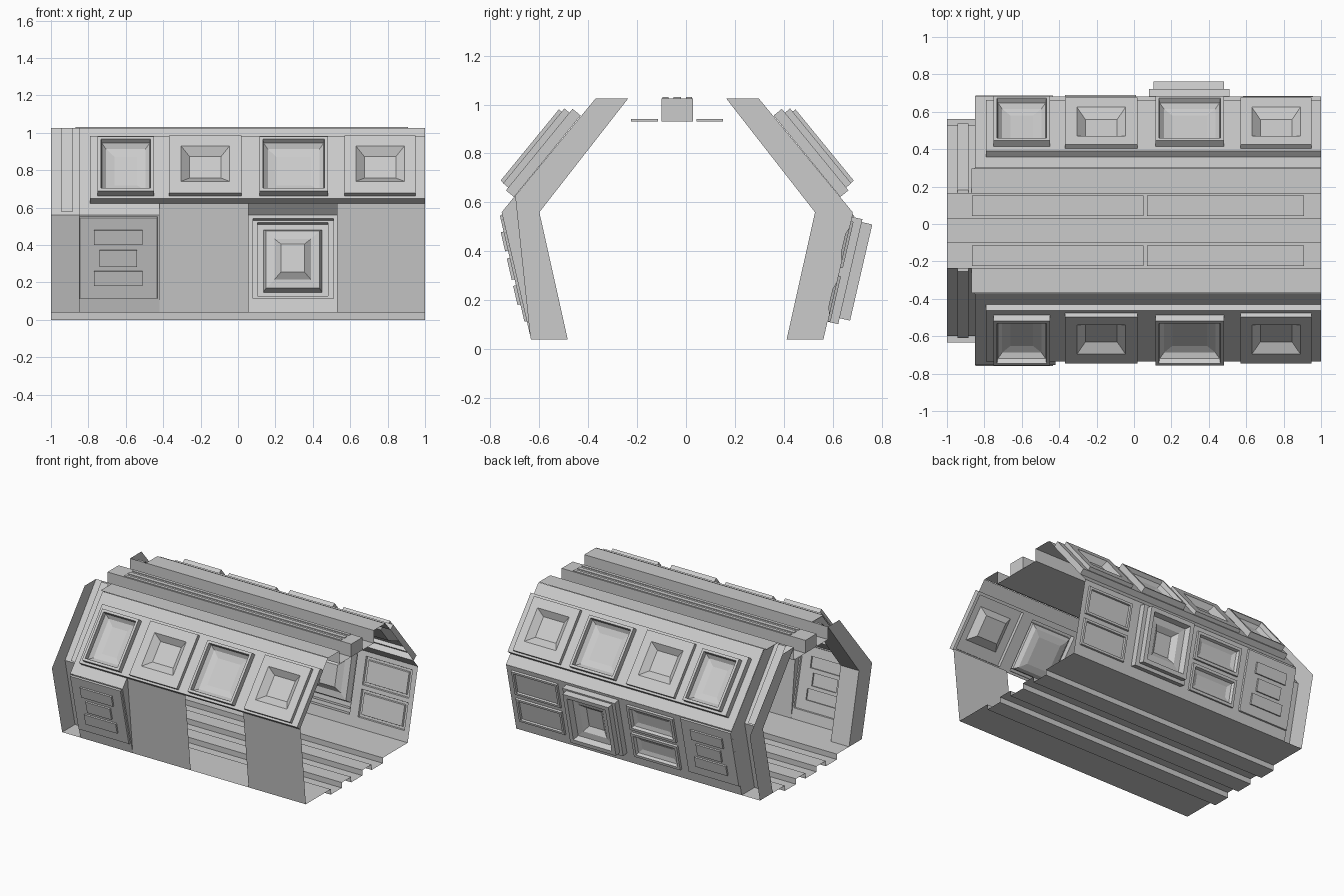
import bpy, bmesh
from mathutils import Vector

if "Cube" in bpy.data.objects:
    bpy.data.objects.remove(bpy.data.objects["Cube"])

C = -0.036                       # middle plane of the corridor in y
CORNER, TOP, BOT = (0.717, 0.56), (0.333, 1.025), (0.597, 0.04)
IN_CORNER, IN_TOP, IN_BOT = (0.563, 0.56), (0.20, 1.025), (0.447, 0.04)


def finish(name, bm):
    me = bpy.data.meshes.new(name)
    bm.to_mesh(me)
    bm.free()
    ob = bpy.data.objects.new(name, me)
    bpy.context.collection.objects.link(ob)
    return ob


def upper(s):
    # sloped upper wall: t runs up the slope, h runs outwards
    return lambda x, t, h: Vector((x, C + s * (0.66 - 0.633 * t + 0.774 * h), 0.63 + 0.774 * t + 0.633 * h))


def lower(s):
    # leaning lower wall
    return lambda x, t, h: Vector((x, C + s * (0.597 + 0.225 * t + 0.974 * h), 0.04 + 0.974 * t - 0.225 * h))


def rings(bm, P, rects, cap=True):
    # nested rectangles (x0, x1, t0, t1, h) joined by quads
    out = P(0, 0, 1) - P(0, 0, 0)
    flip = (P(1, 0, 0) - P(0, 0, 0)).cross(P(0, 1, 0) - P(0, 0, 0)).dot(out) < 0
    prev = None
    for x0, x1, t0, t1, h in rects:
        cur = [bm.verts.new(P(x, t, h)) for x, t in ((x0, t0), (x1, t0), (x1, t1), (x0, t1))]
        if prev:
            for i in range(4):
                j = (i + 1) % 4
                q = [prev[i], prev[j], cur[j], cur[i]]
                bm.faces.new(q[::-1] if flip else q)
        prev = cur
    if cap:
        bm.faces.new(prev[::-1] if flip else prev)


def inset(r, d, h):
    return (r[0] + d, r[1] - d, r[2] + d, r[3] - d, h)


def sheet(bm, prof, x0, x1):
    # open profile of (y, z) points swept along x
    a = [bm.verts.new((x0, y, z)) for y, z in prof]
    b = [bm.verts.new((x1, y, z)) for y, z in prof]
    for i in range(len(prof) - 1):
        bm.faces.new((a[i], b[i], b[i + 1], a[i + 1]))


def side(s, prof):
    return [(C + s * y, z) for y, z in prof]


for s, tag in ((-1, "front"), (1, "back")):
    # upper wall skin around the window band
    P = upper(s)
    bm = bmesh.new()
    rings(bm, P, [(-0.85, -0.42 if s < 0 else 1, -0.09, -0.01, 0)])
    rings(bm, P, [(-0.85, 1, 0.42, 0.511, 0)])
    rings(bm, P, [(-0.85, -0.79, -0.01, 0.42, 0)])
    sheet(bm, side(s, [TOP, IN_TOP]), -0.87, 1)
    finish(tag + "_upper_wall", bm)

    # raised band with two big windows and two small funnel windows
    bm = bmesh.new()
    rings(bm, P, [(-0.79, 1, -0.01, 0.42, 0), (-0.79, 1, -0.01, 0.42, 0.043)], cap=False)
    for x0, x1, f0, f1 in ((-0.79, -0.41, -0.75, -0.45), (0.07, 0.53, 0.115, 0.48)):
        f = (f0, f1, 0.007, 0.383)
        rings(bm, P, [(x0, x1, -0.01, 0.42, 0.043), f + (0.043,), f + (0.085,), inset(f, 0.018, 0.085),
                      inset(f, 0.022, 0.055), inset(f, 0.045, 0.032), inset(f, 0.09, 0.022)])
    for x0, x1, f0, f1 in ((-0.41, 0.07, -0.37, 0.02), (0.53, 1.0, 0.57, 0.95)):
        m = (f0 + f1) / 2
        rings(bm, P, [(x0, x1, -0.01, 0.42, 0.043), (f0, f1, 0.005, 0.40, 0.043), (f0, f1, 0.005, 0.40, 0.07),
                      (m - 0.13, m + 0.13, 0.085, 0.33, 0.07), (m - 0.085, m + 0.085, 0.14, 0.29, 0.03)])
    finish(tag + "_window_band", bm)

    # lower panel with three small raised plates, on both sides
    P = lower(s)
    bm = bmesh.new()
    f = (-0.85, -0.43, 0.075, 0.525)
    rings(bm, P, [(-0.85, -0.42, 0, 0.534, 0), f + (0,), inset(f, 0.004, 0.01)], cap=False)
    for w, t0, t1, c0, c1 in ((0.13, 0.15, 0.23, 0.079, 0.24), (0.1, 0.255, 0.345, 0.24, 0.36),
                              (0.13, 0.375, 0.455, 0.36, 0.521)):
        r = (-0.64 - w, -0.64 + w, t0, t1)
        rings(bm, P, [(-0.846, -0.434, c0, c1, 0.01), r + (0.01,), r + (0.022,)])
    finish(tag + "_plate_panel", bm)

    # end frame: a channel between the wall end and an outer flange, with a rib
    bm = bmesh.new()
    sheet(bm, side(s, [IN_BOT, IN_CORNER, IN_TOP]), -1, -0.85)
    for x in (-1, -0.85):
        for quad in ((BOT, CORNER, IN_CORNER, IN_BOT), (CORNER, TOP, IN_TOP, IN_CORNER)):
            bm.faces.new([bm.verts.new((x, y, z)) for y, z in side(s, quad)])
    sheet(bm, side(s, [(0.563, 0.575), (0.573, 0.575), (0.218, 1.025), (0.20, 1.025)]), -0.945, -0.885)
    finish(tag + "_end_frame", bm)

# front plain walls either side of the doorway, with the wedge beside the panel
bm = bmesh.new()
plain = side(-1, [BOT, (0.66, 0.63)])
sheet(bm, plain, -0.42, 0.055)
sheet(bm, plain, 0.53, 1)
bm.faces.new([bm.verts.new((-0.42, y, z)) for y, z in side(-1, [BOT, CORNER, (0.66, 0.63)])])
finish("front_plain_walls", bm)

# back lower wall: paired windows, deep window, paired flat panels
P = lower(1)
bm = bmesh.new()
for t0, t1, f0, f1 in ((0, 0.285, 0.075, 0.27), (0.285, 0.534, 0.30, 0.50)):
    f = (-0.37, 0.01, f0, f1)
    rings(bm, P, [(-0.42, 0.055, t0, t1, 0), f + (0,), f + (0.018,), inset(f, 0.02, 0.018),
                  inset(f, 0.03, 0), inset(f, 0.06, -0.01)])
finish("back_paired_windows", bm)

bm = bmesh.new()
f, g = (0.08, 0.51, 0.075, 0.515), (0.105, 0.48, 0.10, 0.503)
rings(bm, P, [(0.055, 0.535, 0, 0.534, 0), f + (0,), f + (0.045,), g + (0.045,), g + (0.089,),
              inset(g, 0.03, 0.089), inset(g, 0.045, 0.05), inset(g, 0.09, 0.045), inset(g, 0.125, 0.015)])
finish("back_deep_window", bm)

bm = bmesh.new()
for t0, t1, f0, f1 in ((0, 0.285, 0.075, 0.27), (0.285, 0.534, 0.30, 0.50)):
    f = (0.58, 0.96, f0, f1)
    rings(bm, P, [(0.535, 1, t0, t1, 0), f + (0,), inset(f, 0.004, 0.012), inset(f, 0.02, 0.012), inset(f, 0.024, 0)])
finish("back_flat_panels", bm)

# floor with three sunken channels
prof = [(C - 0.597, 0.04)]
for m in (-0.24, 0, 0.24):
    prof += [(C + m - 0.065, 0.04), (C + m - 0.065, 0), (C + m + 0.065, 0), (C + m + 0.065, 0.04)]
bm = bmesh.new()
sheet(bm, prof + [(C + 0.597, 0.04)], -1, 1)
finish("floor", bm)

# ceiling trough: side drops, flat strips and the central beam
bm = bmesh.new()
half = [IN_TOP, (0.20, 0.93), (0.065, 0.93), (0.065, 1.025)]
sheet(bm, side(1, half) + side(-1, half)[::-1], -1, 1)
sheet(bm, side(1, [(0.065, 0.93), (-0.065, 0.93)]), -1, 1)
for x in (-1, 1):
    bm.faces.new([bm.verts.new((x, y, z)) for y, z in side(1, half[2:]) + side(-1, half[2:])[::-1]])
finish("ceiling_trough", bm)

# raised slats on the beam and thin panels on the strips beside it
F = lambda x, t, h: Vector((x, C + t, h))
bm = bmesh.new()
for t0, t1 in ((-0.06, -0.036), (-0.016, 0.016), (0.036, 0.06)):
    rings(bm, F, [(-0.87, 0.91, t0, t1, 1.025), (-0.87, 0.91, t0, t1, 1.03)])
finish("beam_slats", bm)

bm = bmesh.new()
for t0, t1 in ((0.078, 0.188), (-0.188, -0.078)):
    for x0, x1 in ((-0.865, 0.05), (0.07, 0.91)):
        rings(bm, F, [(x0, x1, t0, t1, 0.93), (x0, x1, t0, t1, 0.94)])
finish("ceiling_panels", bm)
